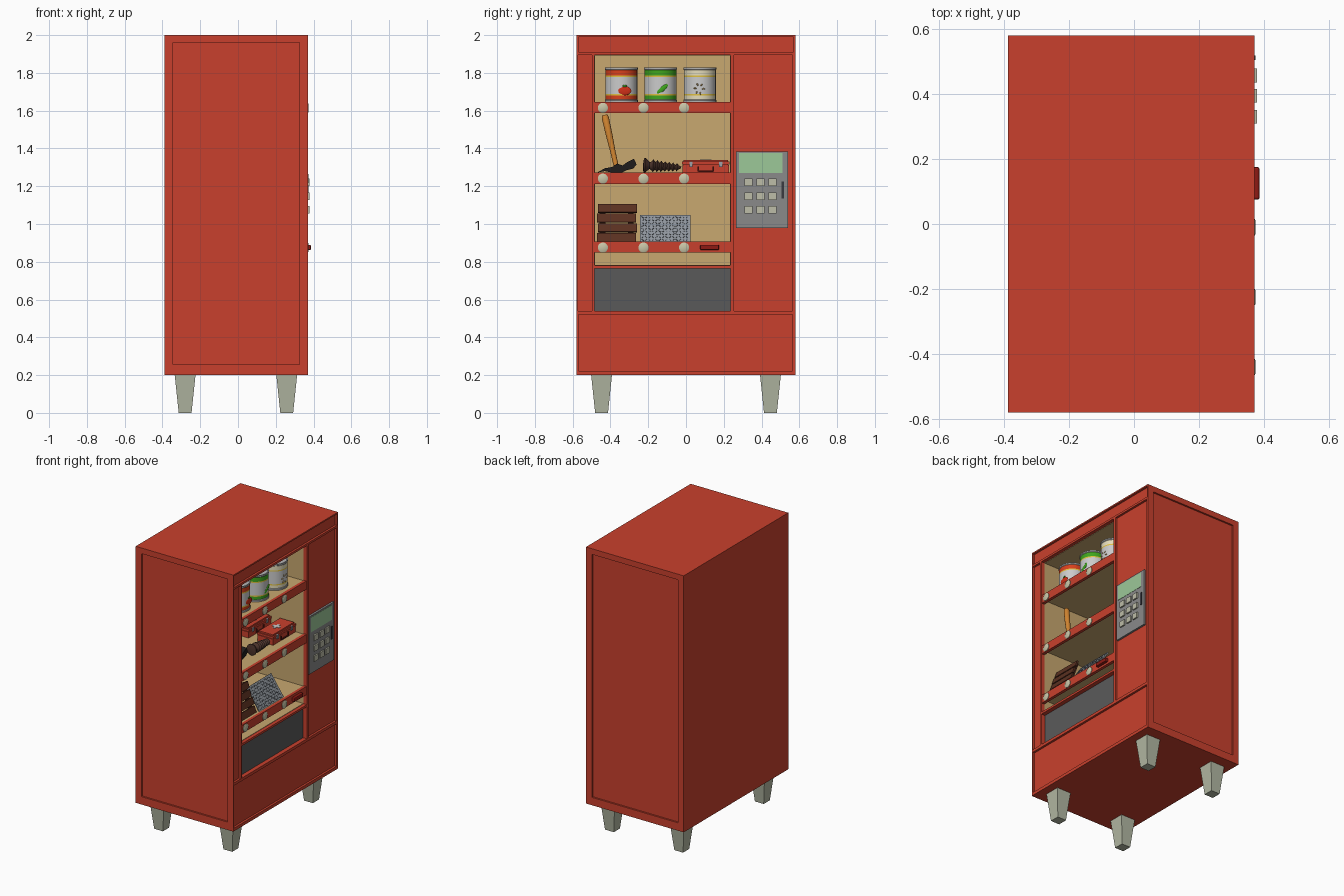
import bpy, bmesh, math
from mathutils import Matrix, Vector

if "Cube" in bpy.data.objects:
    bpy.data.objects.remove(bpy.data.objects["Cube"])

mats = {}

def mat(hexcol):
    if hexcol not in mats:
        m = bpy.data.materials.new("paint_" + hexcol)
        c = [int(hexcol[i:i + 2], 16) / 255 for i in (0, 2, 4)]
        lin = [v / 12.92 if v < 0.04045 else ((v + 0.055) / 1.055) ** 2.4 for v in c]
        m.diffuse_color = (*lin, 1)
        m.use_nodes = True
        m.node_tree.nodes["Principled BSDF"].inputs["Base Color"].default_value = m.diffuse_color
        mats[hexcol] = m
    return mats[hexcol]

def finish(name, bm, cols, loc=(0, 0, 0), rot=(0, 0, 0), smooth=False):
    bmesh.ops.recalc_face_normals(bm, faces=bm.faces)
    me = bpy.data.meshes.new(name)
    bm.to_mesh(me)
    bm.free()
    ob = bpy.data.objects.new(name, me)
    bpy.context.collection.objects.link(ob)
    for c in cols:
        me.materials.append(mat(c))
    ob.location, ob.rotation_euler = loc, rot
    if smooth:
        bpy.ops.object.select_all(action='DESELECT')
        ob.select_set(True)
        bpy.context.view_layer.objects.active = ob
        bpy.ops.object.shade_smooth_by_angle(angle=math.radians(35))
    return ob

def boxes(name, ranges, col, loc=(0, 0, 0), rot=(0, 0, 0), roll=0):
    """One object from boxes given as (x0, x1, y0, y1, z0, z1); roll turns each about its own x."""
    bm = bmesh.new()
    for a, b, c, d, e, f in ranges:
        M = (Matrix.Translation(((a + b) / 2, (c + d) / 2, (e + f) / 2)) @ Matrix.Rotation(roll, 4, 'X')
             @ Matrix.Diagonal((b - a, d - c, f - e, 1)))
        bmesh.ops.create_cube(bm, size=1, matrix=M)
    return finish(name, bm, [col], loc, rot)

def lathe(name, prof, cols, loc, rot=(0, 0, 0), n=24, segs=None):
    """Revolve (radius, z) points round z; segs gives a colour index per segment."""
    bm = bmesh.new()
    rings = [[bm.verts.new((r * math.cos(2 * math.pi * i / n), r * math.sin(2 * math.pi * i / n), z))
              for i in range(n)] for r, z in prof]
    for k in range(len(prof) - 1):
        for i in range(n):
            j = (i + 1) % n
            f = bm.faces.new((rings[k][i], rings[k][j], rings[k + 1][j], rings[k + 1][i]))
            f.material_index = segs[k] if segs else 0
    bm.faces.new(rings[0])
    bm.faces.new(rings[-1])
    return finish(name, bm, cols, loc, rot, smooth=True)

def extrude_yz(name, pts, x0, x1, col):
    bm = bmesh.new()
    f = bm.faces.new([bm.verts.new((x0, y, z)) for y, z in pts])
    r = bmesh.ops.extrude_face_region(bm, geom=[f])
    bmesh.ops.translate(bm, vec=(x1 - x0, 0, 0), verts=[v for v in r['geom'] if isinstance(v, bmesh.types.BMVert)])
    return finish(name, bm, [col])

RED, TAN, CREAM, GREY, STEEL = "C9402D", "C8A870", "C9C6A8", "8A8A8A", "9DA3AA"
Y0, Y1, BACK = -0.485, 0.235, -0.08

# cabinet with recessed panels, display cavity and delivery hatch
cabinet = boxes("cabinet", [(-0.388, 0.37, -0.58, 0.58, 0.2, 2.0)], RED)
cutter = boxes("cabinet_cutter", [
    (0.355, 0.45, -0.57, 0.57, 1.91, 1.99),
    (0.355, 0.45, -0.57, 0.565, 0.222, 0.52),
    (0.355, 0.45, -0.572, -0.497, 0.54, 1.895),
    (0.355, 0.45, 0.255, 0.565, 0.54, 1.895),
    (BACK, 0.45, Y0, Y1, 0.78, 1.895),
    (0.33, 0.45, Y0, Y1, 0.54, 0.765),
    (-0.345, 0.325, -0.65, -0.568, 0.255, 1.96),
    (-0.345, 0.325, 0.568, 0.65, 0.255, 1.96)], RED)
cutter.hide_render = True
cutter.hide_viewport = True
mod = cabinet.modifiers.new("recesses", 'BOOLEAN')
mod.object, mod.operation, mod.solver = cutter, 'DIFFERENCE', 'EXACT'

# tan lining of the cavity
t = 0.003
boxes("cavity_lining", [
    (BACK, BACK + t, Y0, Y1, 0.78, 1.895),
    (BACK, 0.345, Y0, Y0 + t, 0.78, 1.895),
    (BACK, 0.345, Y1 - t, Y1, 0.78, 1.895),
    (BACK, 0.345, Y0, Y1, 0.78, 0.78 + t),
    (BACK, 0.345, Y0, Y1, 1.895 - t, 1.895)], TAN)
boxes("delivery_hatch", [(0.325, 0.34, Y0, Y1, 0.54, 0.765)], "5A5A5A")

# shelves with red front lips and round tags
for top in (1.645, 1.27, 0.905):
    boxes("shelf_board", [(BACK, 0.35, Y0, Y1, top - 0.03, top)], TAN)
    boxes("shelf_lip", [(0.345, 0.366, Y0, Y1, top - 0.057, top + 0.002)], RED)
    for y in (-0.44, -0.225, -0.01):
        lathe("shelf_tag", [(0.027, 0), (0.027, 0.005), (0.022, 0.008)], [CREAM],
              (0.365, y, top - 0.03), (0, math.pi / 2, 0), 20)
handle = boxes("hatch_handle", [(0.36, 0.386, 0.075, 0.175, 0.862, 0.89)], "8E1A14")
bev = handle.modifiers.new("bevel", 'BEVEL')
bev.width, bev.segments = 0.006, 2

# tapered legs
for sx in (-0.28, 0.258):
    for sy in (-0.447, 0.447):
        bm = bmesh.new()
        bmesh.ops.create_cone(bm, cap_ends=True, segments=4, radius1=0.034 * 2 ** 0.5, radius2=0.055 * 2 ** 0.5,
                              depth=0.2, matrix=Matrix.Rotation(math.pi / 4, 4, 'Z'))
        finish("leg", bm, ["B3B8A3"], (sx, sy, 0.1))

# keypad
boxes("keypad_plate", [(0.35, 0.369, 0.265, 0.54, 0.98, 1.385)], GREY)
boxes("keypad_screen", [(0.36, 0.371, 0.28, 0.51, 1.27, 1.375)], "9CC898")
boxes("keypad_buttons", [(0.36, 0.379, y - 0.021, y + 0.021, z - 0.02, z + 0.02)
                         for y in (0.33, 0.395, 0.457) for z in (1.22, 1.147, 1.075)], "BDBDA8")
boxes("coin_slot", [(0.36, 0.373, 0.505, 0.519, 1.135, 1.225)], "3A3A40")

# food cans with banded labels
R = 0.0875
prof = [(R, 0), (R, 0.01), (R - 0.003, 0.014), (R - 0.003, 0.035), (R - 0.003, 0.043), (R - 0.003, 0.132),
        (R - 0.003, 0.14), (R - 0.003, 0.17), (R, 0.174), (R, 0.183), (R - 0.008, 0.183), (R - 0.01, 0.177)]
for y, band in ((-0.3425, "D8401C"), (-0.135, "3FA51E"), (0.073, "E6DDBB")):
    lathe("food_can", prof, ["B4B4B4", band, "E0C040", "DCDCDC"], (0.23, y, 1.645), n=32,
          segs=[0, 0, 1, 2, 3, 2, 1, 0, 0, 0, 0])

def blobs(name, items, col):
    """Flattened label pictures: (y, z, ry, rz, tilt)."""
    bm = bmesh.new()
    for y, z, ry, rz, a in items:
        bmesh.ops.create_uvsphere(bm, u_segments=12, v_segments=8, radius=1, matrix=Matrix.Translation((0.312, y, z))
                                  @ Matrix.Rotation(a, 4, 'X') @ Matrix.Diagonal((0.005, ry, rz, 1)))
    finish(name, bm, [col], smooth=True)

blobs("label_tomato", [(-0.325, 1.705, 0.036, 0.024, 0)], "D03018")
blobs("label_leaf", [(-0.325, 1.73, 0.012, 0.007, 0)], "3C8A20")
blobs("label_pod", [(-0.125, 1.715, 0.037, 0.013, 0.7)], "3FA51E")
blobs("label_beans", [(0.07 + 0.022 * math.cos(k), 1.715 + 0.025 * math.sin(k), 0.008, 0.004, k)
                      for k in range(6)], "C9A66A")

# hammer: claw head and leaning handle
extrude_yz("hammer_head", [(-0.47, 1.272), (-0.43, 1.295), (-0.39, 1.302), (-0.365, 1.32), (-0.335, 1.31),
                           (-0.315, 1.325), (-0.275, 1.345), (-0.262, 1.315), (-0.28, 1.293), (-0.315, 1.285),
                           (-0.34, 1.272), (-0.39, 1.272), (-0.43, 1.28)], 0.22, 0.26, "1E1C1C")
d = Vector((-0.03, -0.065, 0.29))
lathe("hammer_handle", [(0.013, 0), (0.014, 0.1), (0.018, 0.2), (0.019, 0.285), (0.015, 0.3)], ["D08430"],
      (0.235, -0.365, 1.285), d.to_track_quat('Z', 'Y').to_euler(), 12)

# wood screw lying on its side
thread = [(0.018, -0.004), (0.038, 0), (0.038, 0.008), (0.018, 0.03)]
for k in range(7):
    z = 0.04 + k * 0.021
    r = 0.034 - k * 0.002
    thread += [(r - 0.011, z), (r, z + 0.009), (r - 0.011, z + 0.018)]
thread.append((0.004, 0.198))
lathe("large_screw", thread, ["4A322A"], (0.26, -0.223, 1.311), (-math.pi / 2 - 0.06, 0, 0), 16)

# two toolboxes, one behind the other
for x in (0.165, -0.025):
    o = (x, -0.018, 1.27)
    boxes("toolbox_body", [(0, 0.12, 0, 0.246, 0, 0.042), (-0.002, 0.123, -0.002, 0.248, 0.046, 0.06),
                           (0.006, 0.114, 0.006, 0.24, 0.04, 0.07)], RED, o)
    boxes("toolbox_handle", [(0.12, 0.128, 0.085, 0.161, 0.006, 0.012), (0.12, 0.128, 0.08, 0.087, 0.008, 0.034),
                             (0.12, 0.128, 0.159, 0.166, 0.008, 0.034)], "5C1812", o)
    boxes("toolbox_latches", [(0.118, 0.128, y, y + 0.016, 0.032, 0.06) for y in (0.036, 0.194)], STEEL, o)
    boxes("toolbox_cross", [(0.032, 0.088, 0.113, 0.133, 0.068, 0.072), (0.05, 0.07, 0.093, 0.153, 0.068, 0.0722)],
          "EFEFEF", o)

# leaning wooden pallet
lean = (0, -0.35, 0)
boxes("pallet_slats", [(-0.012, 0, (k % 2) * 0.005, 0.207 + (k % 2) * 0.005, k * 0.055, k * 0.055 + 0.046)
                       for k in range(4)], "5A3020", (0.33, -0.472, 0.908), lean)
boxes("pallet_battens", [(-0.028, -0.012, y, y + 0.03, 0, 0.21) for y in (0.015, 0.165)], "47261A",
      (0.33, -0.472, 0.908), lean)

# leaning tread plate with raised alternating studs
o, lean = (0.338, -0.243, 0.906), (0, -0.6, 0)
boxes("tread_plate", [(-0.008, 0, 0, 0.268, 0, 0.172)], "8F959C", o, lean)
for s in (0, 1):
    boxes("tread_studs", [(-0.001, 0.003, 0.008 + 0.018 * i, 0.02 + 0.018 * i, 0.01 + 0.018 * j, 0.014 + 0.018 * j)
                          for i in range(14) for j in range(9) if (i + j) % 2 == s],
          "6A7078", o, lean, roll=0.8 if s else -0.8)
